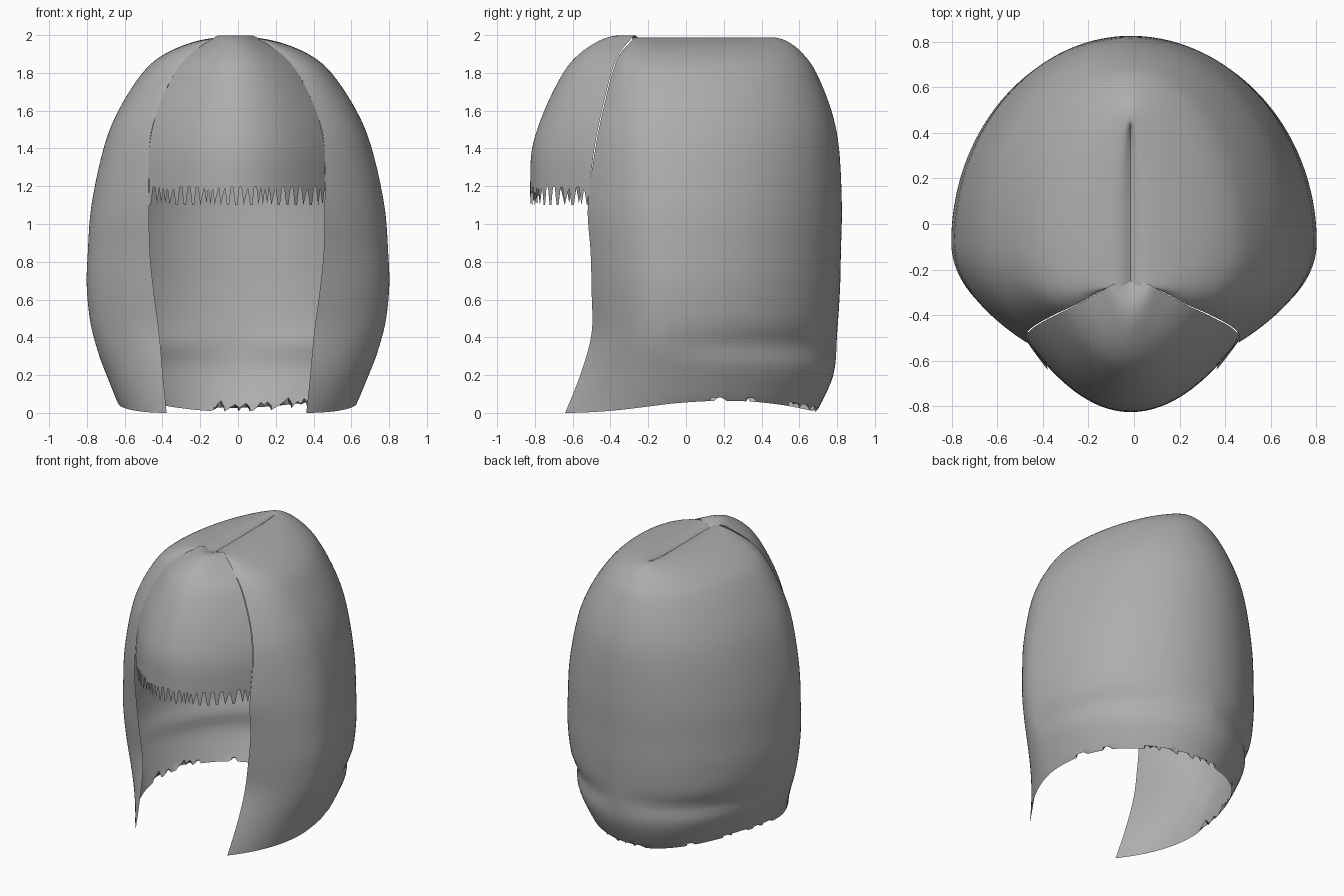
import bpy, bmesh, math, random

random.seed(4)
cube = bpy.data.objects.get("Cube")
if cube:
    bpy.data.objects.remove(cube)

mat = bpy.data.materials.new("hair grey")
mat.use_nodes = True
colour = (0.42, 0.42, 0.42, 1)
mat.diffuse_color = colour
mat.node_tree.nodes["Principled BSDF"].inputs["Base Color"].default_value = colour


def spline(rows, steps):
    """Smoothly interpolate a list of level tuples."""
    out = []
    for i in range(len(rows) - 1):
        a, b, c, d = (rows[min(max(i + k, 0), len(rows) - 1)] for k in (-1, 0, 1, 2))
        for s in range(steps):
            t = s / steps
            out.append([q + t / 2 * (r - p + t * (2*p - 5*q + 4*r - w + t * (3*(q - r) + w - p)))
                        for p, q, r, w in zip(a, b, c, d)])
    return out + [list(rows[-1])]


def loft(name, rings):
    """Skin a stack of open rings of equal length."""
    bm = bmesh.new()
    grid = [[bm.verts.new(p) for p in ring] for ring in rings]
    for lo, hi in zip(grid, grid[1:]):
        for j in range(len(lo) - 1):
            bm.faces.new((lo[j], lo[j + 1], hi[j + 1], hi[j]))
    bmesh.ops.remove_doubles(bm, verts=bm.verts, dist=0.0002)
    mesh = bpy.data.meshes.new(name)
    bm.to_mesh(mesh)
    bm.free()
    mesh.materials.append(mat)
    ob = bpy.data.objects.new(name, mesh)
    bpy.context.collection.objects.link(ob)
    bpy.ops.object.select_all(action="DESELECT")
    ob.select_set(True)
    bpy.context.view_layer.objects.active = ob
    bpy.ops.object.shade_smooth_by_angle(angle=math.radians(50))
    return ob


def shift(x):
    """The parting sits slightly to one side."""
    return x - 0.015 * max(0, 1 - abs(x) / 0.8)


# Main hair levels: height, half width, back depth, front edge x, front edge y
levels = [
    (0, .63, .69, .37, -.64), (.2, .7, .78, .39, -.56), (.42, .77, .8, .41, -.5),
    (.65, .8, .815, .44, -.5), (.85, .795, .82, .46, -.505), (1.1, .775, .825, .465, -.52),
    (1.4, .71, .81, .465, -.48), (1.6, .63, .77, .42, -.44), (1.8, .5, .69, .325, -.39),
    (1.9, .38, .62, .235, -.35), (1.965, .22, .54, .125, -.29), (1.988, .07, .46, .05, -.26),
    (1.965, 0, .42, 0, -.25)]
FRONT, BACK = 26, 52
HALF = FRONT + BACK


def half_contour(w, back, xf, yf):
    """Front edge to side (curve), then side to back centre (quarter ellipse)."""
    mid = -.08
    pts = []
    for i in range(FRONT):
        t = i / FRONT
        pts.append(((1-t)**2 * xf + (2*t*(1-t) + t*t) * w,
                    (1-t)**2 * yf + 2*t*(1-t) * (mid - .24) + t*t * mid))
    for i in range(BACK + 1):
        a = math.pi / 2 * i / BACK
        pts.append((w * math.cos(a), mid + (back - mid) * math.sin(a)))
    return pts


# Ragged hem: sawtooth nicks over a gentle wave
hem, nick = [], 0
for j in range(2 * HALF + 1):
    u = 1 - abs(j / HALF - 1)
    if .3 < u and nick < .005 and random.random() < .16:
        nick = random.uniform(.03, .06)
    hem.append(.06 * math.sin(math.pi * min(1, u * 1.02)) ** 2 + .008 * u + nick)
    nick = max(0, nick - random.uniform(.008, .03))

rings = []
for n, (z, w, back, xf, yf) in enumerate(spline(levels, 5)):
    half = half_contour(w, back, xf, yf)
    ring = []
    for j in range(2 * HALF + 1):
        x, y = half[HALF - abs(HALF - j)]
        side = 1 if j <= HALF else -1
        u = 1 - abs(j / HALF - 1)
        # soft crease where the hair curls under
        dent = 1 - .035 * math.exp(-((z - .36) / .07) ** 2) * math.sin(math.pi * max(0, u - .3) / .7)
        base = hem[j] if n == 0 else .06 * math.sin(math.pi * u) ** 2
        zz = base + z * (.3 - base) / .3 if z < .3 else z
        ring.append((shift(side * x * dent), y * dent, zz))
    rings.append(ring)
loft("main_hair", rings)

# Fringe levels: height, edge x, edge y, centre front y
fringe = [
    (1.2, .465, -.51, -.825), (1.4, .465, -.485, -.815), (1.6, .42, -.445, -.75),
    (1.8, .325, -.395, -.65), (1.9, .24, -.355, -.565), (1.97, .14, -.3, -.46),
    (1.997, .09, -.27, -.37), (1.985, .05, -.255, -.29), (1.965, 0, -.25, -.25)]
COLS = 84
rows = spline(fringe, 5)


def fringe_ring(xf, yf, front, heights):
    ring = []
    for j, z in enumerate(heights):
        t = 2 * j / COLS - 1
        ring.append((shift(xf * t), front + (yf - front) * t * t, z))
    return ring


# Toothed lower edge of the fringe
teeth = []
while len(teeth) <= COLS:
    teeth += random.choice(([1.1, 1.19], [1.1, 1.15, 1.19], [1.1, 1.1, 1.195, 1.195], [1.11, 1.19]))
frings = [fringe_ring(*rows[0][1:], teeth[:COLS + 1])]
for z, xf, yf, front in rows:
    frings.append(fringe_ring(xf, yf, front, [z] * (COLS + 1)))
loft("fringe", frings)
